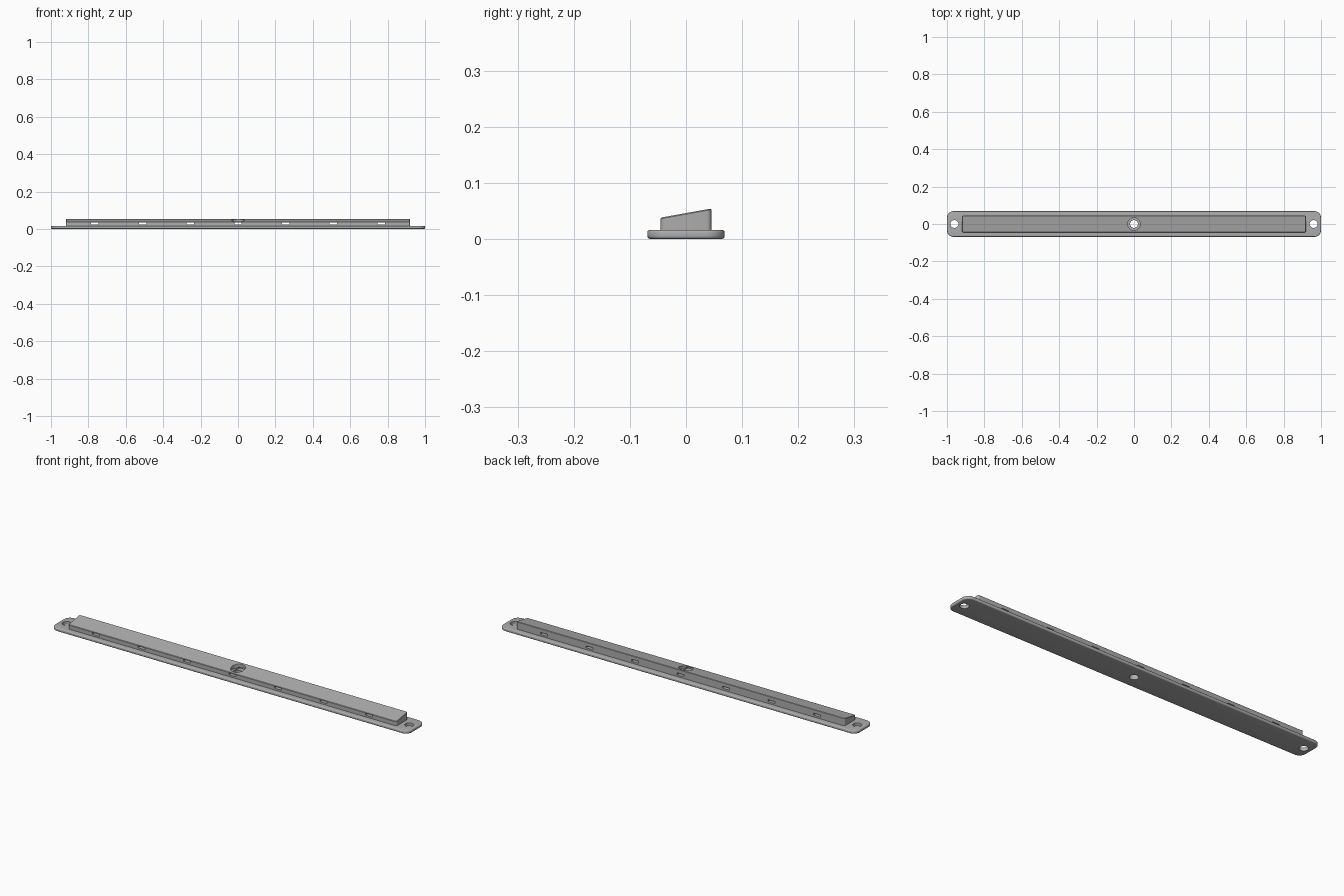
import bpy, bmesh, math

cube = bpy.data.objects.get("Cube")
if cube:
    bpy.data.objects.remove(cube, do_unlink=True)

grey = bpy.data.materials.new("satin grey")
grey.use_nodes = True
colour = (0.42, 0.42, 0.42, 1)
grey.diffuse_color = colour
grey.node_tree.nodes["Principled BSDF"].inputs["Base Color"].default_value = colour


def rounded_outline(hx, hy, r, steps=6):
    """Points around a rounded rectangle."""
    pts = []
    for k, (sx, sy) in enumerate([(1, 1), (-1, 1), (-1, -1), (1, -1)]):
        for i in range(steps + 1):
            a = math.pi / 2 * (k + i / steps)
            pts.append((sx * (hx - r) + r * math.cos(a), sy * (hy - r) + r * math.sin(a)))
    return pts


def loft(name, rings):
    """Closed solid through a stack of matching rings."""
    bm = bmesh.new()
    loops = [[bm.verts.new(p) for p in ring] for ring in rings]
    for a, b in zip(loops, loops[1:]):
        for i in range(len(a)):
            j = (i + 1) % len(a)
            bm.faces.new((a[i], a[j], b[j], b[i]))
    bm.faces.new(loops[0][::-1])
    bm.faces.new(loops[-1])
    mesh = bpy.data.meshes.new(name)
    bm.to_mesh(mesh)
    bm.free()
    obj = bpy.data.objects.new(name, mesh)
    bpy.context.collection.objects.link(obj)
    mesh.materials.append(grey)
    return obj


def cylinder(name, x, r, z0, z1):
    ring = [(x + r * math.cos(math.tau * i / 32), r * math.sin(math.tau * i / 32)) for i in range(32)]
    return loft(name, [[(px, py, z) for px, py in ring] for z in (z0, z1)])


def cut(target, cutter):
    mod = target.modifiers.new(cutter.name, "BOOLEAN")
    mod.operation = "DIFFERENCE"
    mod.solver = "EXACT"
    mod.object = cutter
    bpy.context.view_layer.objects.active = target
    bpy.ops.object.modifier_apply(modifier=mod.name)
    bpy.data.objects.remove(cutter, do_unlink=True)


# Mounting plate with rounded corners and softened rims
thick, soft = 0.016, 0.005
levels = []
for i in range(5):
    a = math.pi / 2 * i / 4
    levels.append((soft * (1 - math.sin(a)), soft * (1 - math.cos(a))))
levels += [(inset, thick - z) for inset, z in reversed(levels)]
plate = loft("mounting_plate", [
    [(x, y, z) for x, y in rounded_outline(1 - d, 0.069 - d, 0.035 - d)] for d, z in levels])

# Raised bar with a sloping top
def slope(y):
    return 0.046 + y * 0.18

outline = rounded_outline(0.92, 0.045, 0.008)
inner = rounded_outline(0.918, 0.043, 0.006)
bar = loft("sloped_bar", [
    [(x, y, 0.01) for x, y in outline],
    [(x, y, slope(y) - 0.002) for x, y in outline],
    [(x, y, slope(y)) for x, y in inner]])

# Join plate and bar into one body
union = plate.modifiers.new("join", "BOOLEAN")
union.operation = "UNION"
union.solver = "EXACT"
union.object = bar
bpy.context.view_layer.objects.active = plate
bpy.ops.object.modifier_apply(modifier=union.name)
bpy.data.objects.remove(bar, do_unlink=True)
plate.name = "mounting_bar"

# Screw holes and central counterbore
for x in (-0.96, 0, 0.96):
    cut(plate, cylinder("screw_hole", x, 0.021, -0.05, 0.1))
cut(plate, cylinder("counterbore", 0, 0.034, 0.03, 0.1))

# Row of slots through the bar
for i in range(-3, 4):
    x = i * 0.255
    ring = [(x - 0.02, -0.1), (x + 0.02, -0.1), (x + 0.02, 0.1), (x - 0.02, 0.1)]
    cut(plate, loft("slot", [[(px, py, z) for px, py in ring] for z in (0.025, 0.035)]))

bpy.ops.object.select_all(action="DESELECT")
plate.select_set(True)
bpy.context.view_layer.objects.active = plate
bpy.ops.object.shade_smooth_by_angle(angle=math.radians(30))
